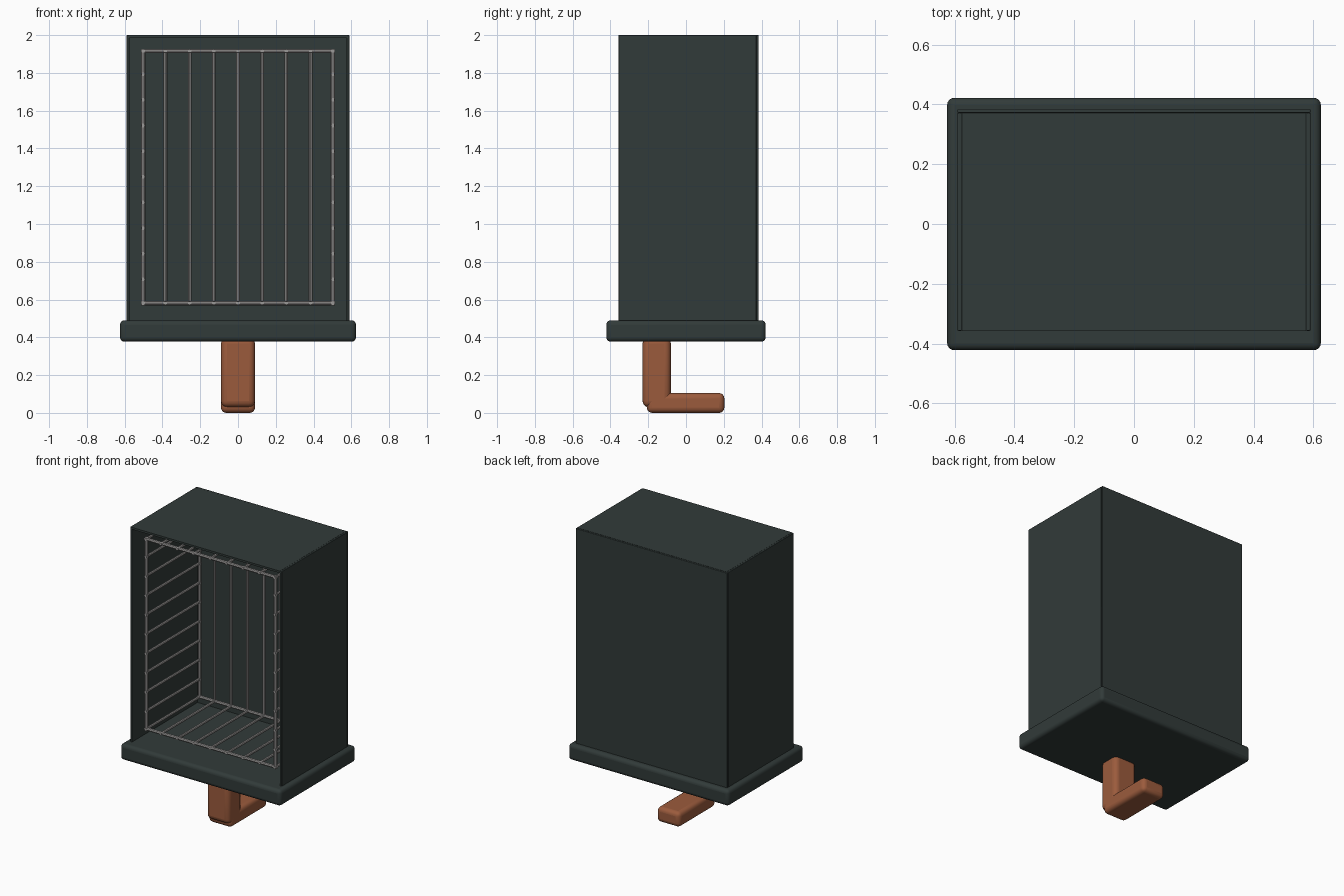
import bpy
import math
from mathutils import Vector

cube = bpy.data.objects.get("Cube")
if cube:
    bpy.data.objects.remove(cube, do_unlink=True)


def material(name, rgb):
    mat = bpy.data.materials.new(name)
    mat.use_nodes = True
    mat.diffuse_color = (*rgb, 1)
    mat.node_tree.nodes["Principled BSDF"].inputs["Base Color"].default_value = (*rgb, 1)
    return mat


DARK = material("dark slate", (0.031, 0.043, 0.041))
WOOD = material("reddish wood", (0.33, 0.105, 0.046))
STEEL = material("grey steel", (0.33, 0.32, 0.315))


def box(name, low, high, mat, bevel=0.0, segments=3):
    """Box between two corners, with optional rounded edges."""
    low, high = Vector(low), Vector(high)
    bpy.ops.mesh.primitive_cube_add(size=1, location=(low + high) / 2)
    ob = bpy.context.object
    ob.name = name
    ob.scale = high - low
    bpy.ops.object.transform_apply(location=False, rotation=False, scale=True)
    ob.data.materials.append(mat)
    if bevel:
        mod = ob.modifiers.new("rounding", "BEVEL")
        mod.width = bevel
        mod.segments = segments
        bpy.ops.object.shade_smooth_by_angle(angle=math.radians(40))
    return ob


def rod(name, start, end, radius):
    """Faceted wire between two points."""
    start, end = Vector(start), Vector(end)
    span = end - start
    bpy.ops.mesh.primitive_cylinder_add(vertices=8, radius=radius, depth=span.length,
                                        location=(start + end) / 2)
    ob = bpy.context.object
    ob.name = name
    ob.rotation_euler = span.to_track_quat("Z", "Y").to_euler()
    ob.data.materials.append(STEEL)


def spread(a, b, count):
    return [a + (b - a) * i / (count - 1) for i in range(count)]


# Cabinet: thin panels on a rounded base, open at the front
FLOOR, TOP = 0.485, 2.0
box("base", (-0.625, -0.422, 0.377), (0.625, 0.422, 0.49), DARK, 0.024, 4)
box("back_panel", (-0.59, 0.372, FLOOR), (0.59, 0.385, TOP), DARK, 0.003, 2)
box("top_panel", (-0.576, -0.357, TOP - 0.014), (0.576, 0.372, TOP), DARK)
for side, x in (("left", 0.5825), ("right", -0.5825)):
    box(side + "_panel", (x - 0.0075, -0.357, FLOOR), (x + 0.0075, 0.372, TOP), DARK, 0.003, 2)

# Wire cage edges
X, FRONT, BACK, LOW, HIGH = 0.502, -0.30, 0.29, 0.581, 1.916
FRAME, WIRE = 0.0115, 0.0095
for y in (FRONT, BACK):
    for x in (-X, X):
        rod("cage_post", (x, y, LOW - FRAME), (x, y, HIGH + FRAME), FRAME)
    for z in (LOW, HIGH):
        rod("cage_rail", (-X - FRAME, y, z), (X + FRAME, y, z), FRAME)

# Cage wires: floor and roof, back, and sides
inner = spread(-0.384, 0.384, 7)
for x in (-X, *inner, X):
    for z in (LOW, HIGH):
        rod("cage_depth_wire", (x, FRONT - 0.013, z), (x, BACK + 0.013, z), WIRE)
for x in inner:
    rod("cage_back_wire", (x, BACK, LOW), (x, BACK, HIGH), WIRE)
for z in spread(0.707, 1.793, 9):
    for x in (-X, X):
        rod("cage_side_wire", (x, FRONT - 0.013, z), (x, BACK + 0.013, z), WIRE)

# Bent handle below the base
box("handle_stem", (-0.09, -0.23, 0.03), (0.09, -0.08, 0.40), WOOD, 0.033, 4)
box("handle_foot", (-0.09, -0.207, 0), (0.09, 0.203, 0.105), WOOD, 0.028, 4)
